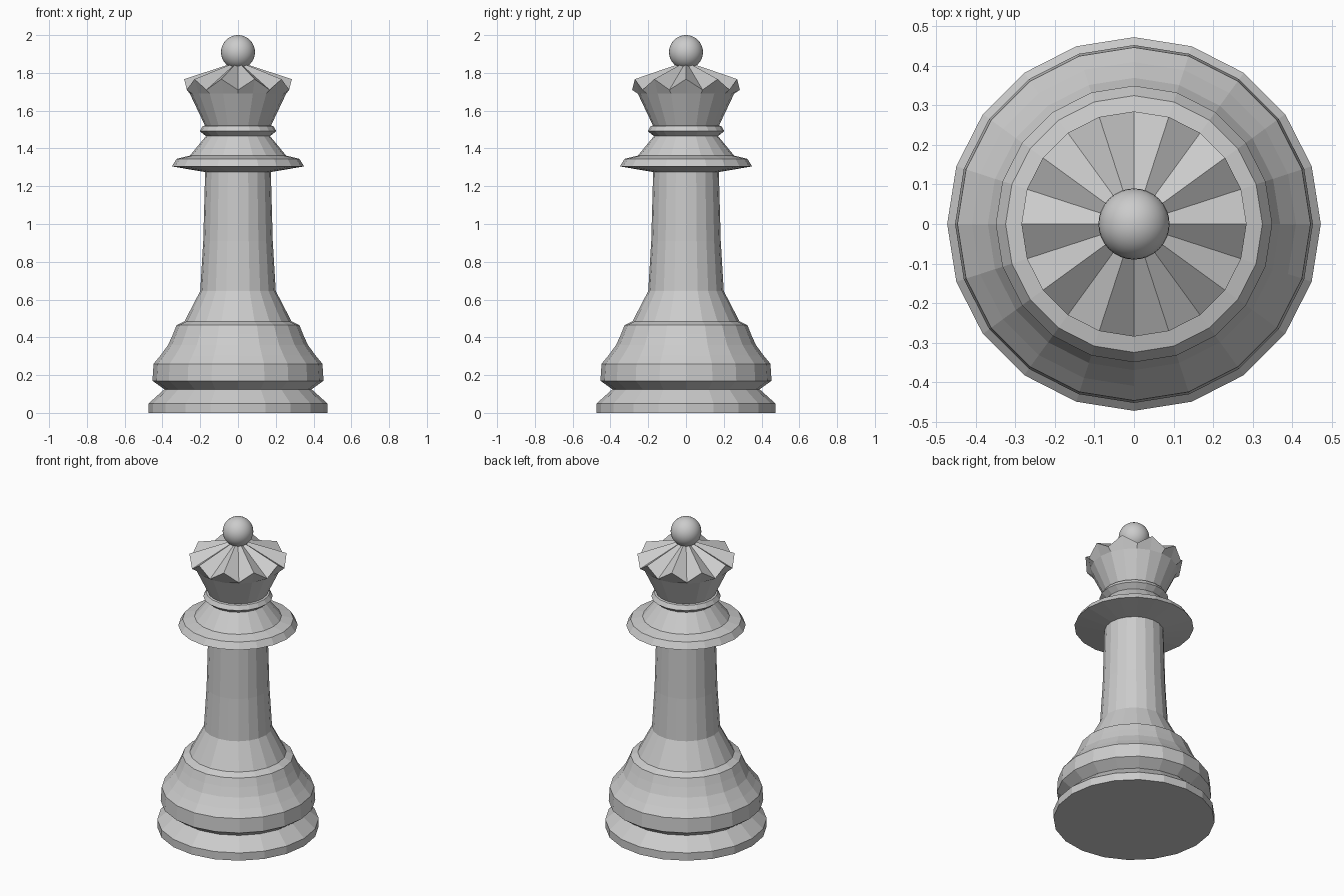
import bpy, bmesh
from math import sin, cos, pi

if "Cube" in bpy.data.objects:
    bpy.data.objects.remove(bpy.data.objects["Cube"])

SIDES = 20


def ring(bm, r, z, z_low=None):
    """One 20-sided ring; z_low lowers every second corner."""
    out = []
    for i in range(SIDES):
        a = 2 * pi * i / SIDES
        h = z_low if (z_low is not None and i % 2) else z
        out.append(bm.verts.new((r * cos(a), r * sin(a), h)))
    return out


def bridge(bm, lo, hi):
    for i in range(SIDES):
        j = (i + 1) % SIDES
        bm.faces.new((lo[i], lo[j], hi[j], hi[i]))


def finish(bm, name):
    bmesh.ops.recalc_face_normals(bm, faces=bm.faces)
    me = bpy.data.meshes.new(name)
    bm.to_mesh(me)
    bm.free()
    ob = bpy.data.objects.new(name, me)
    bpy.context.collection.objects.link(ob)
    return ob


def turned(name, profile):
    """Faceted turned part from (radius, height) points, capped at both ends."""
    bm = bmesh.new()
    rings = [ring(bm, *p) for p in profile]
    for lo, hi in zip(rings, rings[1:]):
        bridge(bm, lo, hi)
    bm.faces.new(rings[0])
    bm.faces.new(rings[-1])
    return finish(bm, name)


# Base, stem and collars as one turned body
turned("body", [
    (0.473, 0), (0.473, 0.05), (0.39, 0.125), (0.453, 0.17), (0.447, 0.26),
    (0.41, 0.305), (0.37, 0.36), (0.345, 0.415), (0.325, 0.465), (0.283, 0.485),
    (0.2, 0.645), (0.184, 0.91), (0.174, 1.275), (0.35, 1.305), (0.325, 1.345),
    (0.255, 1.362), (0.17, 1.465), (0.203, 1.492), (0.187, 1.518), (0.172, 1.522),
])

# Crown: flared cup, ten-pointed rim and fluted lid
bm = bmesh.new()
foot = ring(bm, 0.172, 1.515)
cup = ring(bm, 0.255, 1.69)
rim = ring(bm, 0.285, 1.767, 1.71)
bridge(bm, foot, cup)
bridge(bm, cup, rim)
apex = bm.verts.new((0, 0, 1.86))
for i in range(SIDES):
    bm.faces.new((rim[i], rim[(i + 1) % SIDES], apex))
bm.faces.new(foot)
finish(bm, "crown")

# Smooth ball on top
bpy.ops.mesh.primitive_uv_sphere_add(segments=32, ring_count=16, radius=0.09,
                                     location=(0, 0, 1.91))
ball = bpy.context.object
ball.name = "top_ball"
bpy.ops.object.shade_smooth()
